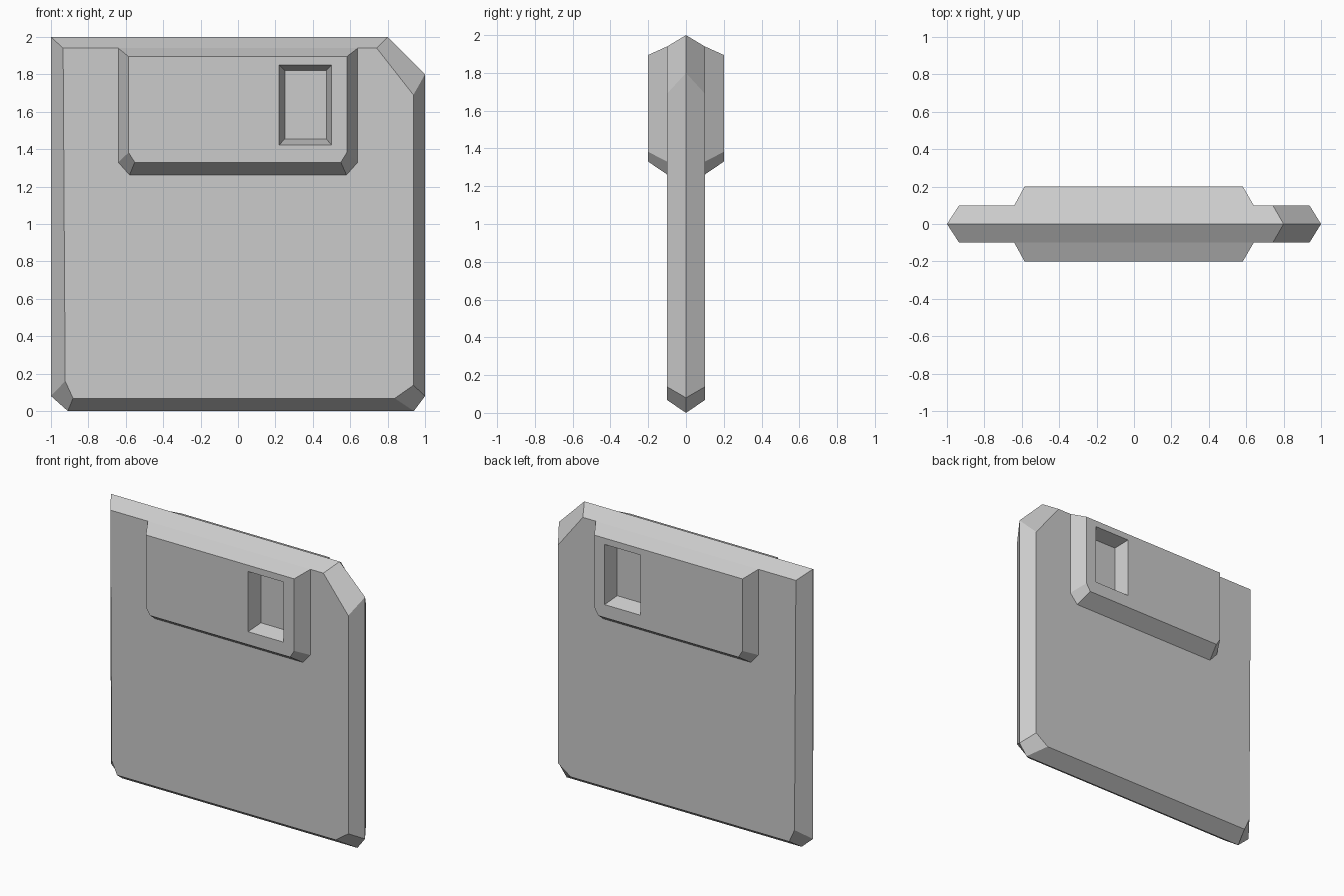
import bpy
import bmesh

if "Cube" in bpy.data.objects:
    bpy.data.objects.remove(bpy.data.objects["Cube"])


def ring(bm, pts, y):
    """Closed loop of vertices from (x, z) points at depth y."""
    return [bm.verts.new((x, y, z)) for x, z in pts]


def loft(bm, a, b):
    """Quad strip between two loops of equal length."""
    n = len(a)
    for i in range(n):
        j = (i + 1) % n
        bm.faces.new((a[i], a[j], b[j], b[i]))


def finish(bm, name):
    """Make the front half an object and mirror it to the back."""
    bmesh.ops.recalc_face_normals(bm, faces=bm.faces[:])
    mesh = bpy.data.meshes.new(name)
    bm.to_mesh(mesh)
    bm.free()
    obj = bpy.data.objects.new(name, mesh)
    bpy.context.collection.objects.link(obj)
    mod = obj.modifiers.new("front_back", 'MIRROR')
    mod.use_axis = (False, True, False)
    return obj


# Disk case: bevelled slab with one large cut corner
rim = [(-1, 2), (0.8, 2), (1, 1.8), (1, 0.08), (0.94, 0), (-0.91, 0), (-1, 0.08)]
panel = [(-0.935, 1.94), (0.742, 1.94), (0.938, 1.69), (0.938, 0.138),
         (0.838, 0.068), (-0.882, 0.068), (-0.924, 0.16)]
bm = bmesh.new()
outer, inner = ring(bm, rim, 0), ring(bm, panel, -0.1)
loft(bm, outer, inner)
bm.faces.new(inner)
finish(bm, "disk_case")

# Shutter: raised bevelled plate with a tapered window down to the case
base = [(-0.64, 1.94), (-0.64, 1.33), (-0.58, 1.262),
        (0.58, 1.262), (0.64, 1.33), (0.64, 1.94)]
top = [(-0.585, 1.895), (-0.585, 1.382), (-0.552, 1.33),
       (0.55, 1.33), (0.582, 1.382), (0.582, 1.895)]
window = [(0.22, 1.85), (0.22, 1.422), (0.5, 1.422), (0.5, 1.85)]
floor = [(0.25, 1.82), (0.25, 1.455), (0.472, 1.455), (0.472, 1.82)]
bm = bmesh.new()
b, t = ring(bm, base, -0.1), ring(bm, top, -0.2)
w, f = ring(bm, window, -0.2), ring(bm, floor, -0.1)
loft(bm, b, t)
loft(bm, w, f)
# plate face around the window
bm.faces.new((t[0], t[1], t[2], w[1], w[0]))
bm.faces.new((t[2], t[3], w[2], w[1]))
bm.faces.new((t[3], t[4], t[5], w[3], w[2]))
bm.faces.new((t[5], t[0], w[0], w[3]))
finish(bm, "shutter")
